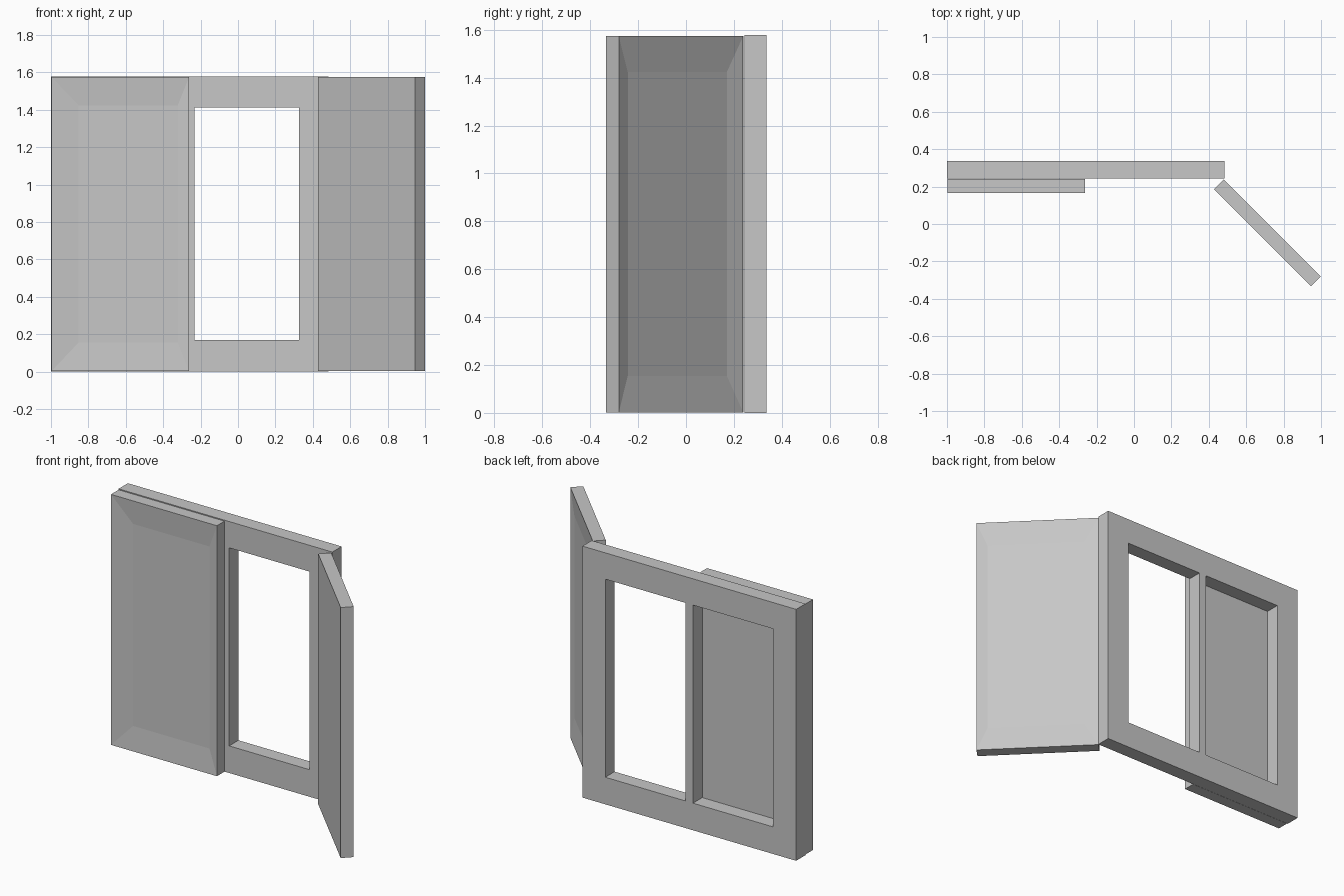
import bpy, bmesh
from math import radians
from mathutils import Matrix, Vector

cube = bpy.data.objects.get("Cube")
if cube:
    bpy.data.objects.remove(cube, do_unlink=True)

grey = bpy.data.materials.new("plain grey")
grey.use_nodes = True
colour = (0.57, 0.57, 0.57, 1)
grey.diffuse_color = colour
grey.node_tree.nodes["Principled BSDF"].inputs["Base Color"].default_value = colour

HEIGHT = 1.578
LEFT, RIGHT = -1.0, 0.484
WALL_FRONT, WALL_BACK = 0.244, 0.336
SHUTTER_WIDTH, SHUTTER_THICK = 0.735, 0.075
SHUTTER_BOTTOM, SHUTTER_TOP = 0.002, 1.574


def make_object(name, bm):
    bmesh.ops.recalc_face_normals(bm, faces=bm.faces)
    mesh = bpy.data.meshes.new(name)
    bm.to_mesh(mesh)
    bm.free()
    mesh.materials.append(grey)
    obj = bpy.data.objects.new(name, mesh)
    bpy.context.collection.objects.link(obj)
    return obj


# Window frame: a grid of cells with two openings, extruded back
def window_frame():
    bm = bmesh.new()
    xs = (LEFT, -0.841, -0.284, -0.232, 0.325, RIGHT)
    zs = (0, 0.17, 1.413, HEIGHT)
    grid = [[bm.verts.new((x, WALL_FRONT, z)) for z in zs] for x in xs]
    for i in range(len(xs) - 1):
        for j in range(len(zs) - 1):
            if j == 1 and i in (1, 3):
                continue
            bm.faces.new((grid[i][j], grid[i + 1][j], grid[i + 1][j + 1], grid[i][j + 1]))
    out = bmesh.ops.extrude_face_region(bm, geom=bm.faces[:], use_keep_orig=True)
    moved = [v for v in out["geom"] if isinstance(v, bmesh.types.BMVert)]
    bmesh.ops.translate(bm, verts=moved, vec=(0, WALL_BACK - WALL_FRONT, 0))
    return make_object("window_frame", bm)


# Shutter: a slab whose outer face (y = 0) slopes in to a shallow panel,
# hinged on its outer edge at x = 0
def shutter(name, side, hinge, angle, hinge_margin, free_margin):
    bm = bmesh.new()
    bmesh.ops.create_cube(bm, size=1)
    for v in bm.verts:
        v.co = ((v.co.x + 0.5) * SHUTTER_WIDTH, (v.co.y + 0.5) * SHUTTER_THICK,
                SHUTTER_TOP if v.co.z > 0 else SHUTTER_BOTTOM)
    bm.normal_update()
    panel = next(f for f in bm.faces if f.normal.y < -0.9)
    bmesh.ops.inset_individual(bm, faces=[panel], thickness=0.1)
    for v in panel.verts:
        v.co.x = hinge_margin if v.co.x < SHUTTER_WIDTH / 2 else SHUTTER_WIDTH - free_margin
        v.co.z = 0.155 if v.co.z < HEIGHT / 2 else HEIGHT - 0.155
        v.co.y = 0.012
    place = (Matrix.Translation(Vector(hinge))
             @ Matrix.Rotation(radians(angle), 4, "Z")
             @ Matrix.Diagonal((side, 1, 1, 1)))
    bmesh.ops.transform(bm, matrix=place, verts=bm.verts)
    return make_object(name, bm)


window_frame()
shutter("right_shutter", 1, (-0.997, 0.165, 0), 0, 0.145, 0.06)
shutter("left_shutter_open", -1, (0.48, 0.239, 0), 135, 0.085, 0.065)
